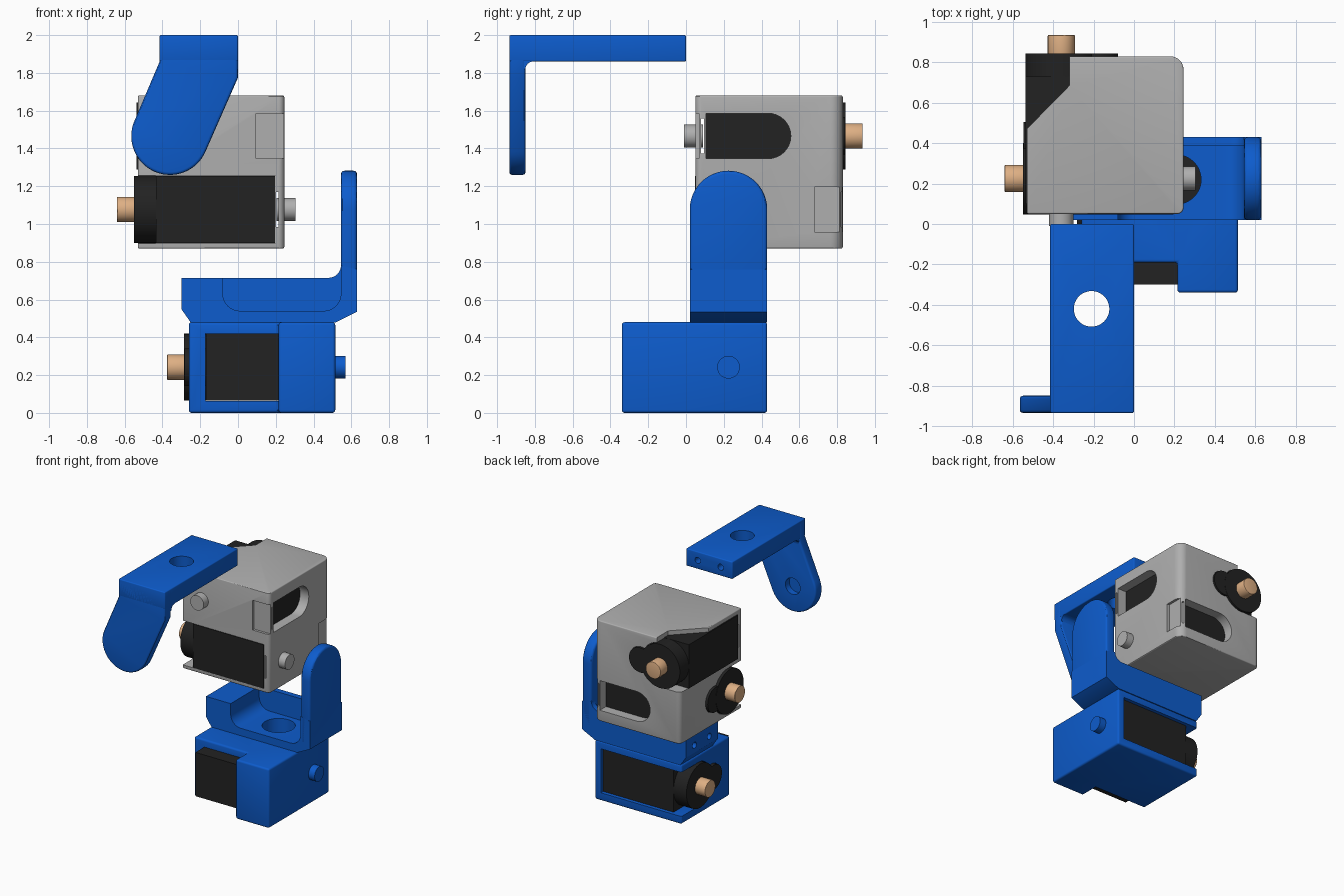
import bpy, bmesh, math

if "Cube" in bpy.data.objects:
    bpy.data.objects.remove(bpy.data.objects["Cube"])


def material(name, rgb):
    m = bpy.data.materials.new(name)
    m.diffuse_color = (*rgb, 1)
    m.use_nodes = True
    m.node_tree.nodes["Principled BSDF"].inputs["Base Color"].default_value = m.diffuse_color
    return m


BLUE = material("blue plastic", (0.004, 0.107, 0.61))
GREY = material("grey plastic", (0.43, 0.43, 0.43))
BLACK = material("black motor", (0.016, 0.016, 0.016))
TAN = material("tan shaft", (0.73, 0.43, 0.23))


def select(o):
    bpy.ops.object.select_all(action='DESELECT')
    o.select_set(True)
    bpy.context.view_layer.objects.active = o


def prism(name, pts, axis, a, b, mat=None, bevel=0):
    """Extrude a 2D outline along an axis from a to b."""
    put = {'x': lambda p, q, t: (t, p, q),
           'y': lambda p, q, t: (p, t, q),
           'z': lambda p, q, t: (p, q, t)}[axis]
    bm = bmesh.new()
    low = [bm.verts.new(put(p, q, a)) for p, q in pts]
    top = [bm.verts.new(put(p, q, b)) for p, q in pts]
    bm.faces.new(low)
    bm.faces.new(top)
    for i in range(len(pts)):
        j = (i + 1) % len(pts)
        bm.faces.new((low[i], low[j], top[j], top[i]))
    bmesh.ops.recalc_face_normals(bm, faces=bm.faces)
    me = bpy.data.meshes.new(name)
    bm.to_mesh(me)
    bm.free()
    o = bpy.data.objects.new(name, me)
    bpy.context.collection.objects.link(o)
    if mat:
        me.materials.append(mat)
    if bevel:
        m = o.modifiers.new("bevel", 'BEVEL')
        m.width, m.segments, m.limit_method = bevel, 3, 'ANGLE'
        m.angle_limit = math.radians(40)
        select(o)
        bpy.ops.object.modifier_apply(modifier="bevel")
    return o


def arc(cx, cy, r, a0, a1, n=16):
    return [(cx + r * math.cos(math.radians(a0 + (a1 - a0) * i / n)),
             cy + r * math.sin(math.radians(a0 + (a1 - a0) * i / n))) for i in range(n + 1)]


def circle(cx, cy, r, n=48):
    return arc(cx, cy, r, 0, 360, n)[:-1]


def rect(x0, x1, y0, y1):
    return [(x0, y0), (x1, y0), (x1, y1), (x0, y1)]


def cut(o, *cutters):
    for c in cutters:
        m = o.modifiers.new("cut", 'BOOLEAN')
        m.operation, m.solver, m.object = 'DIFFERENCE', 'EXACT', c
        select(o)
        bpy.ops.object.modifier_apply(modifier="cut")
        bpy.data.objects.remove(c)


class Motor:
    """Motor frame: u along the shaft, v along the long side, z up."""

    def __init__(self, name, axis, u0, su, v0, sv, z):
        self.name, self.axis, self.other = name, axis, 'y' if axis == 'x' else 'x'
        self.u, self.v = (lambda t: u0 + su * t), (lambda t: v0 + sv * t)
        self.z = z

    def along_u(self, part, pts, a, b, mat=None, bevel=0):
        pts = [(self.v(p), self.z + q) for p, q in pts]
        return prism(f"{self.name}_{part}", pts, self.axis, self.u(a), self.u(b), mat, bevel)

    def along_v(self, part, pts, a, b):
        pts = [(self.u(p), self.z + q) for p, q in pts]
        return prism(f"{self.name}_{part}", pts, self.other, self.v(a), self.v(b))

    def build(self, peg):
        self.along_u("case", rect(-.177, .525, -.177, .177), -.63, 0, BLACK)
        self.along_u("gear_cover", circle(0, 0, .177), -.01, .115, BLACK)
        self.along_u("gear_bulge", circle(.18, 0, .1), -.01, .113, BLACK)
        self.along_u("shaft", circle(0, 0, .067), .1, .205, TAN, .004)
        self.along_u("pivot_peg", circle(0, 0, .06), -.74, -.64, peg)

    def cavity(self):
        return [self.along_u("c1", rect(-.179, .527, -.179, .179), -.632, .002),
                self.along_u("c2", circle(0, 0, .18), -.05, .3),
                self.along_u("c3", circle(.18, 0, .103), -.05, .3)]

    def cable_slots(self):
        slot = [(-.625, .12), (-.625, -.12)] + arc(-.295, 0, .12, -90, 90)
        return [self.along_v("s1", slot, .5, .7),
                self.along_v("s2", rect(-.75, -.66, -.12, .12), .455, .7),
                self.along_v("s3", rect(-.65, -.636, -.092, .092), -.4, .8)]


base_motor = Motor("base_motor", 'x', -.17, -1, .225, -1, .242)
low_motor = Motor("lower_motor", 'x', -.435, -1, .225, 1, 1.077)
up_motor = Motor("upper_motor", 'y', .73, 1, -.36, 1, 1.466)
base_motor.build(BLUE)
low_motor.build(GREY)
up_motor.build(GREY)

# Base housing, with its motor cavity open at the back and left
base = prism("base_housing", [(-.26, -.19), (.215, -.19), (.215, -.34), (.515, -.34),
                              (.515, .43), (-.26, .43)], 'z', 0, .48, BLUE, .015)
cut(base, *base_motor.cavity(),
    prism("c", rect(-.165, .46, .3, .6), 'z', .064, .42),
    prism("c", rect(-.4, -.16, .225, .6), 'z', .064, .42),
    prism("c", circle(.21, .22, .122), 'z', .4, .6))

# Middle bracket: base block with a trough, and an upright arm
outline = [(-.30, .715), (-.30, .55), (-.25, .478), (.515, .478), (.63, .535), (.63, .76),
           (.545, .78)] + arc(.48, .78, .065, 0, -90, 8)
block = prism("middle_bracket_base", outline, 'y', .02, .43, BLUE)
trough = [(-.08, .9), (-.08, .63)] + arc(.01, .63, .09, 180, 270, 8) + \
    arc(.455, .63, .09, 270, 360, 8) + [(.545, .9)]
cut(block, prism("c", trough, 'y', -.1, .385),
    prism("c", circle(.21, .22, .122), 'z', .4, .6),
    *[prism("c", circle(y, .61, .025, 16), 'x', -.4, -.2) for y in (.13, .32)])
arm = prism("middle_bracket_arm", [(.02, .56), (.43, .56)] + arc(.225, 1.077, .205, 0, 180, 32),
            'x', .545, .63, BLUE, .018)
cut(arm, prism("c", circle(.225, 1.077, .066), 'x', .5, .595))

# Grey double motor housing
body = prism("motor_housing", [(-.53, .05)] + arc(.215, .08, .03, -90, 0, 6) +
             arc(.18, .765, .065, 0, 90, 8) + arc(-.49, .79, .04, 90, 180, 6),
             'z', .87, 1.68, GREY, .008)
cut(body, *low_motor.cavity(), *up_motor.cavity(),
    prism("c", rect(-.433, .19, -.1, .3), 'z', .898, 1.256),
    prism("c", rect(-.7, -.43, -.1, .225), 'z', .898, 1.256),
    prism("c", rect(-.7, -.3, .1, .73), 'z', 1.288, 1.643),
    prism("c", [(-.6, .40), (-.32, .685), (-.32, 1), (-.6, 1)], 'z', 1.288, 1.8),
    *low_motor.cable_slots(), *up_motor.cable_slots())

# Top bracket: plate and slanted hanging leg
plate = prism("top_bracket_plate", rect(-.935, 0, 1.86, 2), 'x', -.415, 0, BLUE, .008)
cut(plate, prism("c", circle(-.21, -.42, .088), 'z', 1.7, 2.2),
    *[prism("c", circle(x, 1.93, .025, 16), 'y', -.12, .1) for x in (-.31, -.105)])
leg = prism("top_bracket_leg", [(-.415, 1.995), (-.415, 1.86)] +
            arc(-.36, 1.465, .205, 157, 337, 32) + [(0, 1.775), (0, 1.995)],
            'y', -.935, -.85, BLUE, .015)
cut(leg, prism("c", circle(-.36, 1.465, .066), 'y', -.9, -.8))
prism("top_bracket_fillet", [(-.86, 1.87), (-.86, 1.82)] + arc(-.81, 1.82, .04, 180, 90, 6) +
      [(-.81, 1.87)], 'x', -.413, -.002, BLUE)

# Smooth curved sides, keep edges sharp
for o in list(bpy.context.scene.objects):
    select(o)
    bpy.ops.object.shade_smooth_by_angle(angle=math.radians(30))
